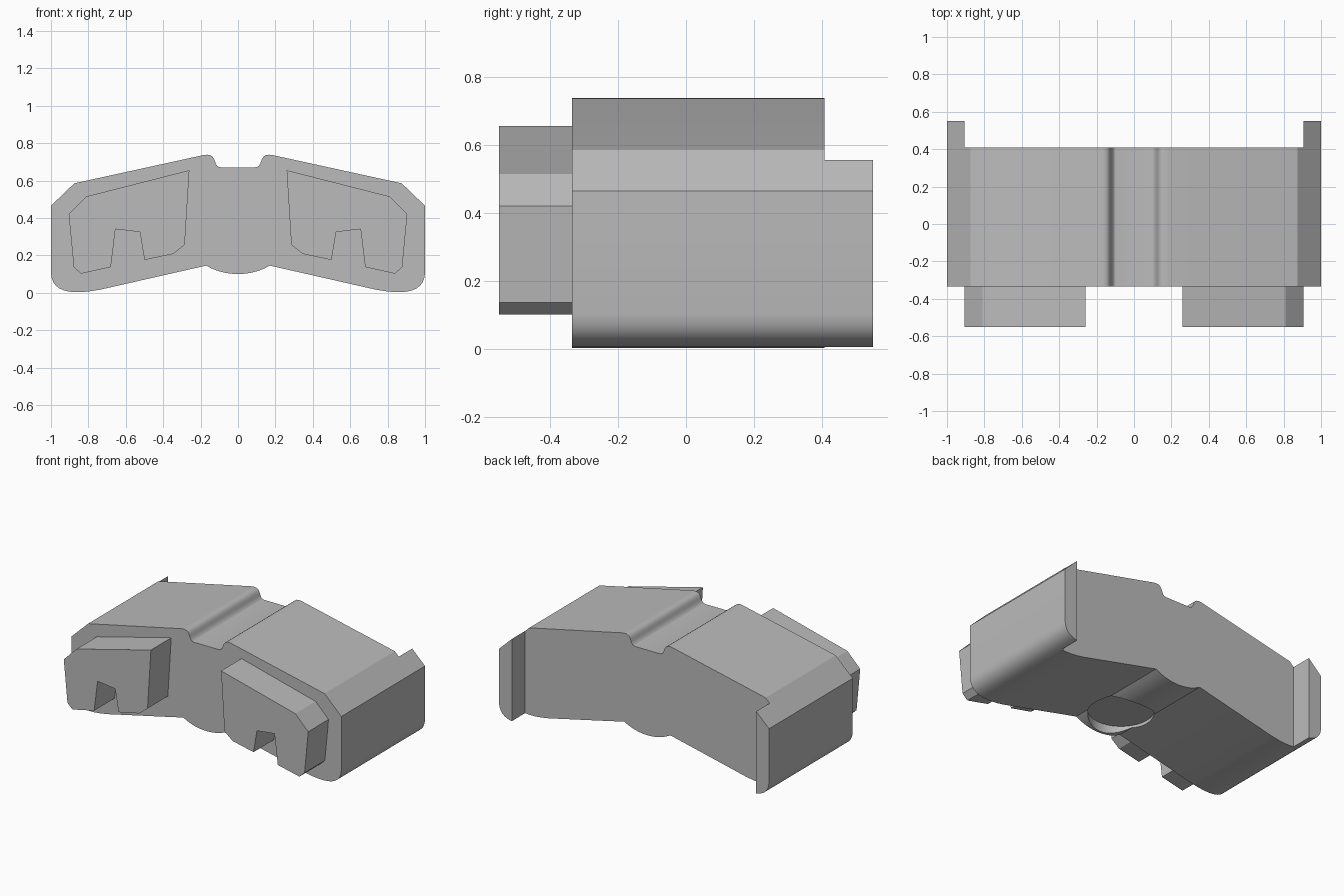
import bpy, bmesh, math

if "Cube" in bpy.data.objects:
    bpy.data.objects.remove(bpy.data.objects["Cube"])

grey = bpy.data.materials.new("plain grey")
grey.diffuse_color = (0.5, 0.5, 0.5, 1)
grey.use_nodes = True
grey.node_tree.nodes["Principled BSDF"].inputs["Base Color"].default_value = grey.diffuse_color


def extrude(name, profile, y0, y1):
    """Solid from an XZ profile swept along y."""
    bm = bmesh.new()
    face = bm.faces.new([bm.verts.new((x, y0, z)) for x, z in profile])
    moved = bmesh.ops.extrude_face_region(bm, geom=[face])["geom"]
    verts = [g for g in moved if isinstance(g, bmesh.types.BMVert)]
    bmesh.ops.translate(bm, verts=verts, vec=(0, y1 - y0, 0))
    bmesh.ops.recalc_face_normals(bm, faces=bm.faces)
    mesh = bpy.data.meshes.new(name)
    bm.to_mesh(mesh)
    bm.free()
    mesh.materials.append(grey)
    obj = bpy.data.objects.new(name, mesh)
    bpy.context.collection.objects.link(obj)
    return obj


def bezier(p0, p1, p2, p3, n=8):
    """Points of a cubic curve, both ends included."""
    pts = []
    for i in range(n + 1):
        t = i / n
        w = ((1 - t) ** 3, 3 * t * (1 - t) ** 2, 3 * t * t * (1 - t), t ** 3)
        pts.append(tuple(sum(k * p[a] for k, p in zip(w, (p0, p1, p2, p3))) for a in (0, 1)))
    return pts


def cut(obj, cutter):
    """Subtract the cutter and remove it."""
    cutter.hide_render = True
    mod = obj.modifiers.new("cut", 'BOOLEAN')
    mod.operation = 'DIFFERENCE'
    mod.solver = 'EXACT'
    mod.object = cutter
    bpy.context.view_layer.objects.active = obj
    bpy.ops.object.modifier_apply(modifier=mod.name)
    bpy.data.objects.remove(cutter)


# Body: right half outline from the top groove round to the bottom bulge
half = (bezier((0.09, 0.67), (0.135, 0.67), (0.11, 0.738), (0.165, 0.738))
        + [(0.185, 0.736), (0.875, 0.585), (1, 0.465)]
        + bezier((1, 0.105), (0.995, 0.01), (0.91, -0.018), (0.73, 0.018), 10)
        + bezier((0.17, 0.145), (0.12, 0.115), (0.06, 0.10), (0, 0.10), 6))
left = [(-x, z) for x, z in reversed(half[:-1])]
body = extrude("body", half + left, -0.335, 0.55)

# Back notch leaves a thin tab at each end
cut(body, extrude("notch_cutter", [(-0.905, -1), (0.905, -1), (0.905, 1), (-0.905, 1)], 0.408, 0.8))

# Round pocket in the underside
bpy.ops.mesh.primitive_cylinder_add(vertices=48, radius=0.2, depth=0.3, location=(0, -0.12, 0.01))
cut(body, bpy.context.object)

# Front pads, each with a slot from below
pad = [(0.26, 0.655), (0.81, 0.515), (0.905, 0.42), (0.878, 0.137), (0.84, 0.102),
       (0.68, 0.137), (0.655, 0.34), (0.525, 0.325), (0.50, 0.175), (0.345, 0.208), (0.285, 0.257)]
for side, s in (("right", 1), ("left", -1)):
    extrude(side + "_front_pad", [(s * x, z) for x, z in pad], -0.55, -0.33)

# Smooth the rounded edges only
bpy.ops.object.select_all(action='DESELECT')
body.select_set(True)
bpy.context.view_layer.objects.active = body
bpy.ops.object.shade_smooth_by_angle(angle=math.radians(25))
